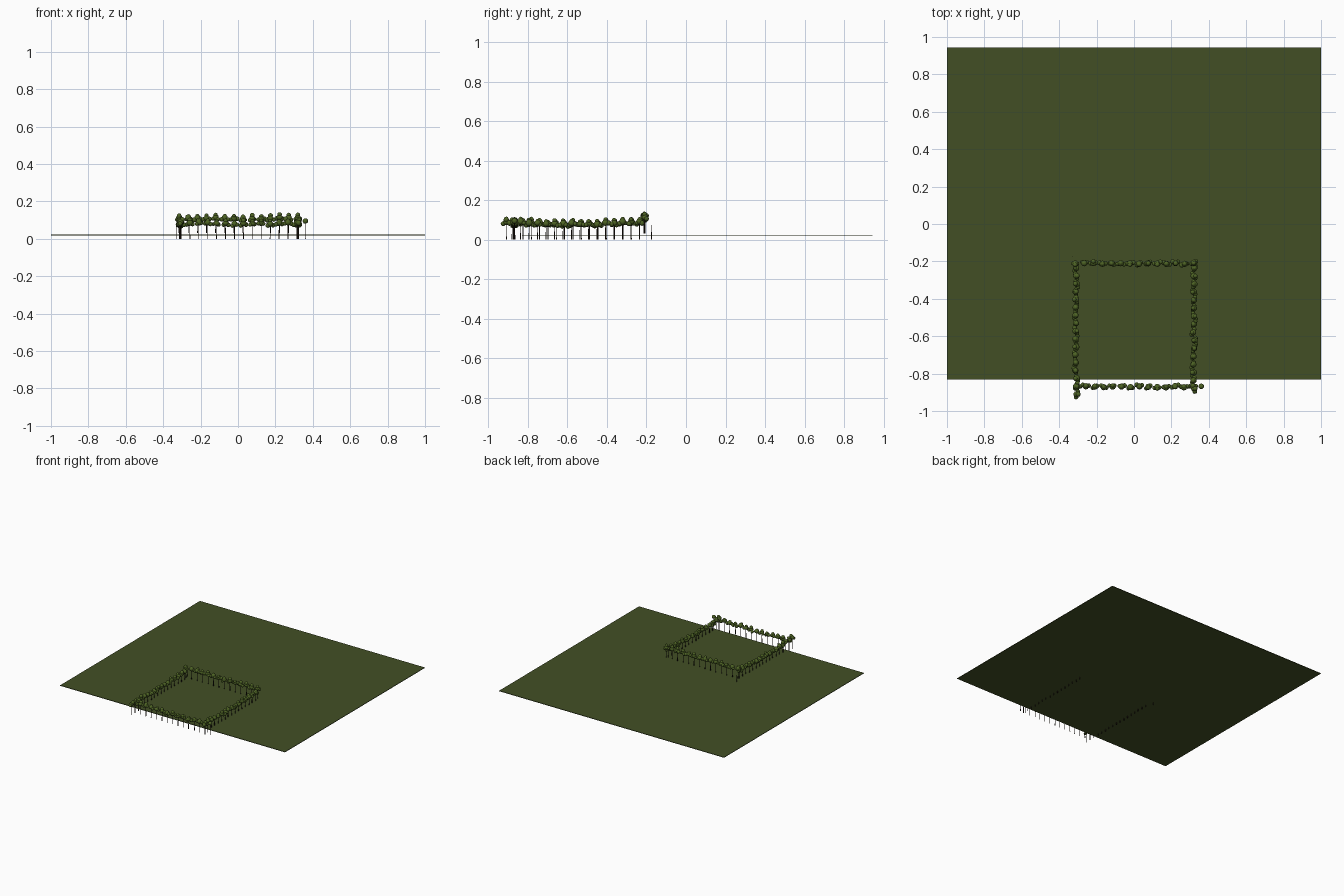
import bpy
import bmesh
import math
import random
from mathutils import Matrix, Vector

random.seed(7)
cube = bpy.data.objects.get("Cube")
if cube:
    bpy.data.objects.remove(cube, do_unlink=True)


def material(name, rgb):
    m = bpy.data.materials.new(name)
    m.use_nodes = True
    colour = (*rgb, 1)
    m.diffuse_color = colour
    bsdf = next(n for n in m.node_tree.nodes if n.type == "BSDF_PRINCIPLED")
    bsdf.inputs["Base Color"].default_value = colour
    return m


GRASS = material("grass green", (0.055, 0.078, 0.018))
LEAF = material("leaf green", (0.075, 0.125, 0.018))
BARK = material("dark bark", (0.02, 0.013, 0.008))


def finish(bm, name, mat, smooth=False):
    mesh = bpy.data.meshes.new(name)
    for f in bm.faces:
        f.smooth = smooth
    bm.to_mesh(mesh)
    bm.free()
    mesh.materials.append(mat)
    obj = bpy.data.objects.new(name, mesh)
    bpy.context.collection.objects.link(obj)
    return obj


def add_trunk(bm, x, y, low, high, radius=0.0026):
    bmesh.ops.create_cone(
        bm, cap_ends=True, segments=6, radius1=radius, radius2=radius * 0.6,
        depth=high - low, matrix=Matrix.Translation((x, y, (low + high) / 2)))


def add_blob(bm, centre, radius):
    scale = Matrix.Diagonal((1, 1, random.uniform(0.85, 1.1), 1))
    bmesh.ops.create_icosphere(bm, subdivisions=2, radius=radius,
                               matrix=Matrix.Translation(centre) @ scale)


def tree_row(name, start, end, count, base, crown, sag):
    """Evenly spaced trees whose crowns are clusters of round leaf clumps."""
    trunks, leaves = bmesh.new(), bmesh.new()
    start, end = Vector(start), Vector(end)
    along = (end - start).normalized()
    across = Vector((-along.y, along.x))
    for i in range(count):
        t = i / (count - 1)
        p = start.lerp(end, t) + across * random.uniform(-0.004, 0.004)
        z = crown - sag * math.sin(math.pi * t) + random.uniform(-0.004, 0.004)
        add_trunk(trunks, p.x, p.y, base, z)
        add_blob(leaves, (p.x, p.y, z), 0.017)
        # Smaller clumps around the main one
        for side, lift in ((-1, -0.008), (1, -0.006), (0, 0.012)):
            q = p + along * side * random.uniform(0.01, 0.018)
            q += across * random.uniform(-0.009, 0.009)
            add_blob(leaves, (q.x, q.y, z + lift + random.uniform(-0.004, 0.004)),
                     random.uniform(0.011, 0.014))
    finish(trunks, name + "_trunks", BARK)
    finish(leaves, name + "_crowns", LEAF, smooth=True)


# Flat lawn
lawn = bmesh.new()
bmesh.ops.create_cube(lawn, size=1, matrix=Matrix.Translation((0, 0.057, 0.02))
                      @ Matrix.Diagonal((2, 1.776, 0.004, 1)))
finish(lawn, "lawn", GRASS)

# Four rows of trees around the square
tree_row("back_row", (-0.315, -0.21), (0.32, -0.21), 14, 0.03, 0.115, 0.006)
tree_row("front_row", (-0.305, -0.87), (0.315, -0.87), 14, 0, 0.086, 0.004)
tree_row("right_row", (-0.31, -0.91), (-0.31, -0.235), 17, 0, 0.092, 0.012)
tree_row("left_row", (0.32, -0.88), (0.32, -0.235), 16, 0, 0.092, 0.012)

# Lone tree beyond the front corner, and a bare trunk at the back
lone_trunk, lone_crown = bmesh.new(), bmesh.new()
add_trunk(lone_trunk, 0.36, -0.868, 0, 0.09)
add_trunk(lone_trunk, -0.33, -0.175, 0, 0.075, 0.002)
add_blob(lone_crown, (0.36, -0.868, 0.095), 0.015)
finish(lone_trunk, "lone_trunks", BARK)
finish(lone_crown, "lone_crown", LEAF, smooth=True)
